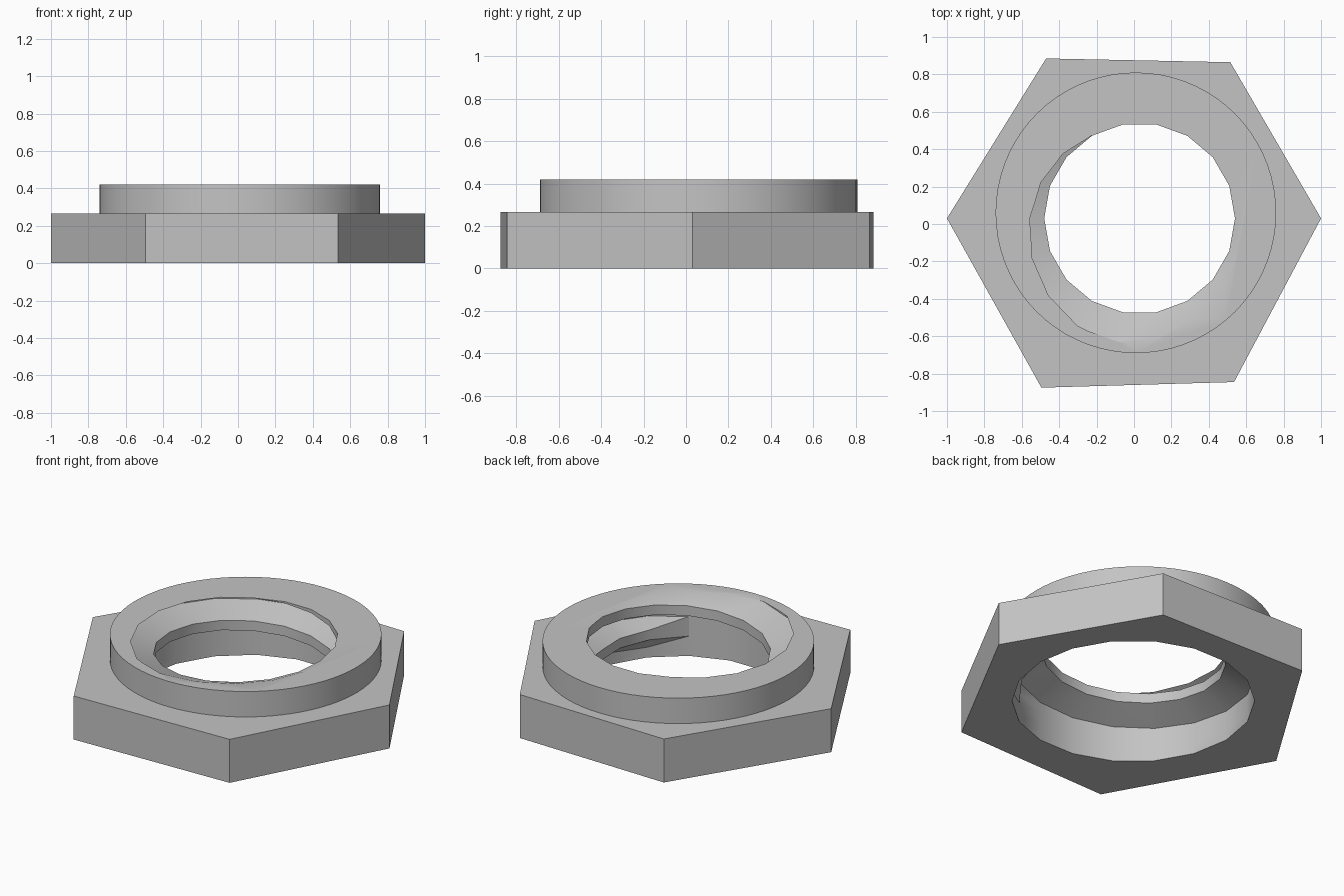
import bpy, bmesh, math

if "Cube" in bpy.data.objects:
    bpy.data.objects.remove(bpy.data.objects["Cube"])

metal = bpy.data.materials.new("grey_metal")
metal.use_nodes = True
metal.diffuse_color = (0.55, 0.55, 0.55, 1)
metal.node_tree.nodes["Principled BSDF"].inputs["Base Color"].default_value = (0.55, 0.55, 0.55, 1)


def finish(bm, name):
    bmesh.ops.recalc_face_normals(bm, faces=bm.faces)
    mesh = bpy.data.meshes.new(name)
    bm.to_mesh(mesh)
    bm.free()
    mesh.materials.append(metal)
    obj = bpy.data.objects.new(name, mesh)
    bpy.context.collection.objects.link(obj)
    return obj


def prism(name, outline, z0, z1):
    bm = bmesh.new()
    base = bm.faces.new([bm.verts.new((x, y, z0)) for x, y in outline])
    top = bmesh.ops.extrude_face_region(bm, geom=[base])["geom"]
    for v in top:
        if isinstance(v, bmesh.types.BMVert):
            v.co.z = z1
    # the starting face stays as the bottom cap
    if not base.is_valid or len(bm.faces) < len(outline) + 2:
        bmesh.ops.holes_fill(bm, edges=bm.edges, sides=0)
    return finish(bm, name)


def combine(target, other, operation):
    mod = target.modifiers.new(operation.lower(), "BOOLEAN")
    mod.operation = operation
    mod.solver = "EXACT"
    mod.object = other
    bpy.ops.object.select_all(action="DESELECT")
    target.select_set(True)
    bpy.context.view_layer.objects.active = target
    bpy.ops.object.modifier_apply(modifier=mod.name)
    bpy.data.objects.remove(other)


# Slightly irregular hexagonal base
HEX = [(-1, .03), (-.495, -.875), (.535, -.845), (1, .03), (.515, .865), (-.47, .885)]
nut = prism("threaded_hex_nut", HEX, 0, .265)

# Round collar, a little off centre
SIDES = 72
ring = [(.01 + .75 * math.cos(math.tau * i / SIDES), .06 + .75 * math.sin(math.tau * i / SIDES))
        for i in range(SIDES)]
collar = prism("collar", ring, .1, .42)

# Helical bore: a thread profile swept upward, flat where the thread is absent
ROOT, CREST, PITCH, CENTRE = .67, .51, .2, .03
PROFILE = [(-.1, 0), (-.03, 1), (.03, 1), (.09, 0), (.1, 0)]


def thread_height(u):
    if u > 620:
        return 0
    return min(1, max(0, (u + 60) / 60))


bm = bmesh.new()
columns = []
for u in range(-560, 901, 20):
    a = math.radians(u)
    mid = .22 + PITCH * (u - 65) / 360
    column = []
    for dz, amount in PROFILE:
        r = ROOT - (ROOT - CREST) * amount * thread_height(u)
        column.append(bm.verts.new((CENTRE + r * math.cos(a), CENTRE + r * math.sin(a), mid + dz)))
    columns.append(column)
for left, right in zip(columns, columns[1:]):
    for j in range(len(PROFILE) - 1):
        bm.faces.new((left[j], right[j], right[j + 1], left[j + 1]))
bmesh.ops.remove_doubles(bm, verts=bm.verts, dist=.0005)

# Close both ends with fans outside the nut
for low in (True, False):
    edges = [e for e in bm.edges if e.is_boundary and (e.verts[0].co.z < .2) == low]
    hub = bm.verts.new((CENTRE, CENTRE, -.3 if low else .9))
    for e in edges:
        bm.faces.new((e.verts[0], e.verts[1], hub))
bmesh.ops.triangulate(bm, faces=bm.faces)
bore = finish(bm, "bore_cutter")
bore.hide_render = True

combine(nut, collar, "UNION")
combine(nut, bore, "DIFFERENCE")
bpy.ops.object.shade_smooth_by_angle(angle=math.radians(30))
